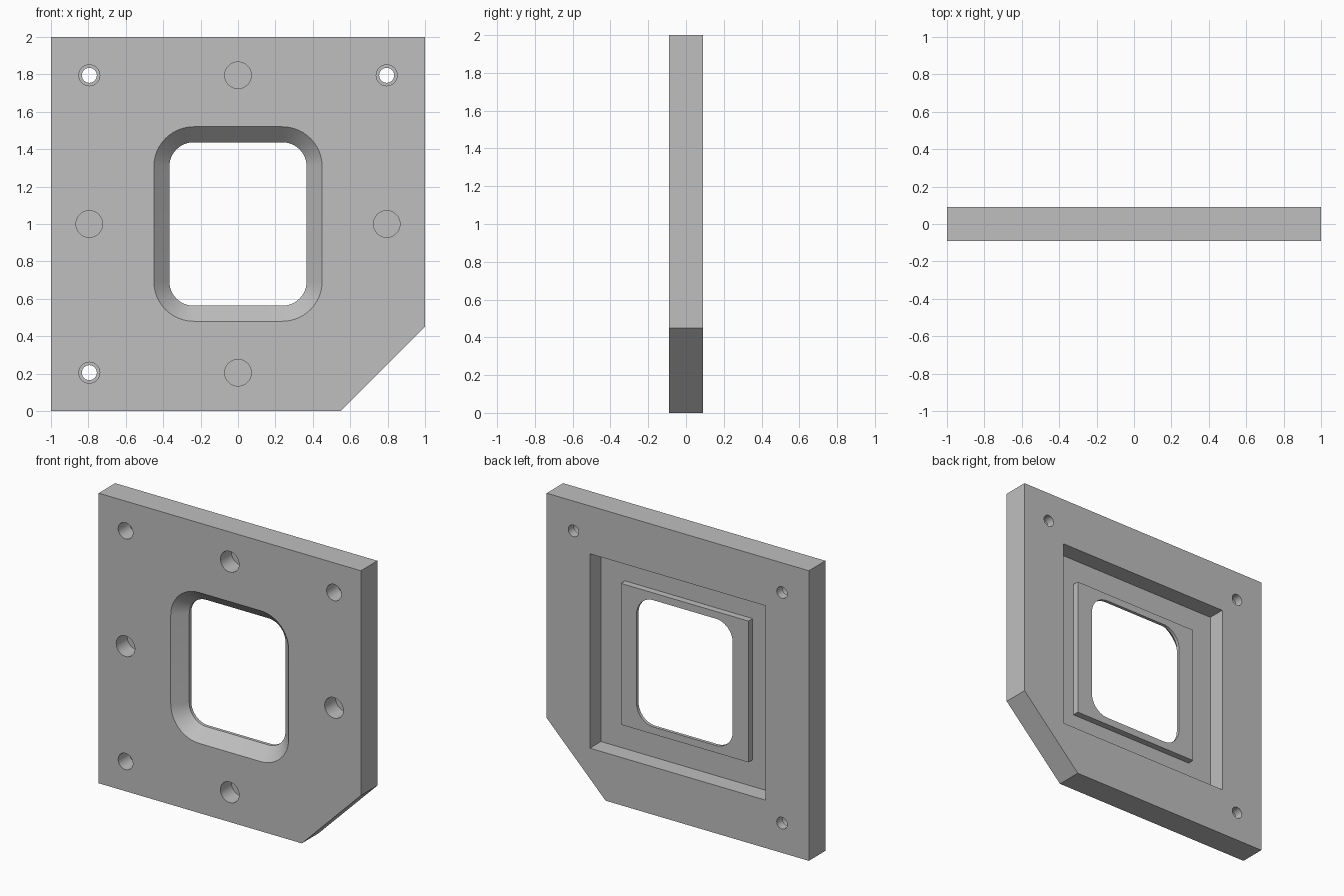
import bpy
import bmesh
from math import cos, sin, pi, radians

default = bpy.data.objects.get("Cube")
if default:
    bpy.data.objects.remove(default, do_unlink=True)

grey = bpy.data.materials.new("light grey")
grey.use_nodes = True
colour = (0.52, 0.52, 0.52, 1)
grey.diffuse_color = colour
grey.node_tree.nodes["Principled BSDF"].inputs["Base Color"].default_value = colour

FRONT, BACK, OVER = -0.09, 0.09, 0.02
FLOOR, RIM = -0.03, 0.015       # recess floor and raised frame surface


def loft(name, sections):
    """Solid through matching (y, outline) sections, capped at both ends."""
    bm = bmesh.new()
    rings = [[bm.verts.new((x, y, z)) for x, z in pts] for y, pts in sections]
    n = len(rings[0])
    for a, b in zip(rings, rings[1:]):
        for i in range(n):
            j = (i + 1) % n
            bm.faces.new((a[i], a[j], b[j], b[i]))
    bm.faces.new(rings[0])
    bm.faces.new(rings[-1])
    bmesh.ops.recalc_face_normals(bm, faces=bm.faces)
    mesh = bpy.data.meshes.new(name)
    bm.to_mesh(mesh)
    bm.free()
    mesh.materials.append(grey)
    obj = bpy.data.objects.new(name, mesh)
    bpy.context.collection.objects.link(obj)
    return obj


def circle(x, z, r, n=48):
    return [(x + r * cos(2 * pi * i / n), z + r * sin(2 * pi * i / n)) for i in range(n)]


def rect(w, h):
    return [(-w, 1 - h), (w, 1 - h), (w, 1 + h), (-w, 1 + h)]


def round_rect(w, h, r, steps=12):
    pts = []
    for k, (sx, sz) in enumerate([(1, 1), (-1, 1), (-1, -1), (1, -1)]):
        for i in range(steps + 1):
            a = pi / 2 * (k + i / steps)
            pts.append((sx * (w - r) + r * cos(a), 1 + sz * (h - r) + r * sin(a)))
    return pts


def combine(target, tool, operation="DIFFERENCE"):
    """Apply a boolean and discard the tool."""
    tool.hide_render = True
    mod = target.modifiers.new("shape", "BOOLEAN")
    mod.object, mod.operation, mod.solver = tool, operation, "EXACT"
    bpy.context.view_layer.update()
    result = bpy.data.meshes.new_from_object(
        target.evaluated_get(bpy.context.evaluated_depsgraph_get()))
    target.modifiers.clear()
    target.data = result
    bpy.data.objects.remove(tool, do_unlink=True)


# Plate with one clipped lower corner
outline = [(-1, 0), (0.55, 0), (1, 0.45), (1, 2), (-1, 2)]
plate = loft("mounting_plate", [(FRONT, outline), (BACK, outline)])

# Square recess in the back, with a raised frame on its floor
combine(plate, loft("back_recess", [(FLOOR, rect(0.67, 0.67)), (BACK + OVER, rect(0.67, 0.67))]))
combine(plate, loft("raised_frame", [(FLOOR - OVER, rect(0.487, 0.487)), (RIM, rect(0.487, 0.487))]),
        "UNION")

# Rounded window, bevelled towards the front
inner = round_rect(0.367, 0.437, 0.13)
bevel = 0.083
grow = bevel + OVER
combine(plate, loft("window", [
    (FRONT - OVER, round_rect(0.367 + grow, 0.437 + grow, 0.13 + grow)),
    (FRONT + bevel, inner),
    (BACK + OVER, inner)]))

# Stepped screw holes through three corners
POS = 0.795
for x, z in [(-POS, 1 + POS), (POS, 1 + POS), (-POS, 1 - POS)]:
    combine(plate, loft("screw_hole", [
        (FRONT - OVER, circle(x, z, 0.056)), (FLOOR + 0.06, circle(x, z, 0.056)),
        (FLOOR + 0.06, circle(x, z, 0.04)), (BACK + OVER, circle(x, z, 0.04))]))

# Blind round sockets in the middle of each side
for x, z in [(0, 1 + POS), (0, 1 - POS), (-POS, 1), (POS, 1)]:
    combine(plate, loft("socket", [
        (FRONT - OVER, circle(x, z, 0.071)), (FLOOR + 0.06, circle(x, z, 0.071))]))

bpy.ops.object.select_all(action="DESELECT")
plate.select_set(True)
bpy.context.view_layer.objects.active = plate
bpy.ops.object.shade_smooth_by_angle(angle=radians(30))
